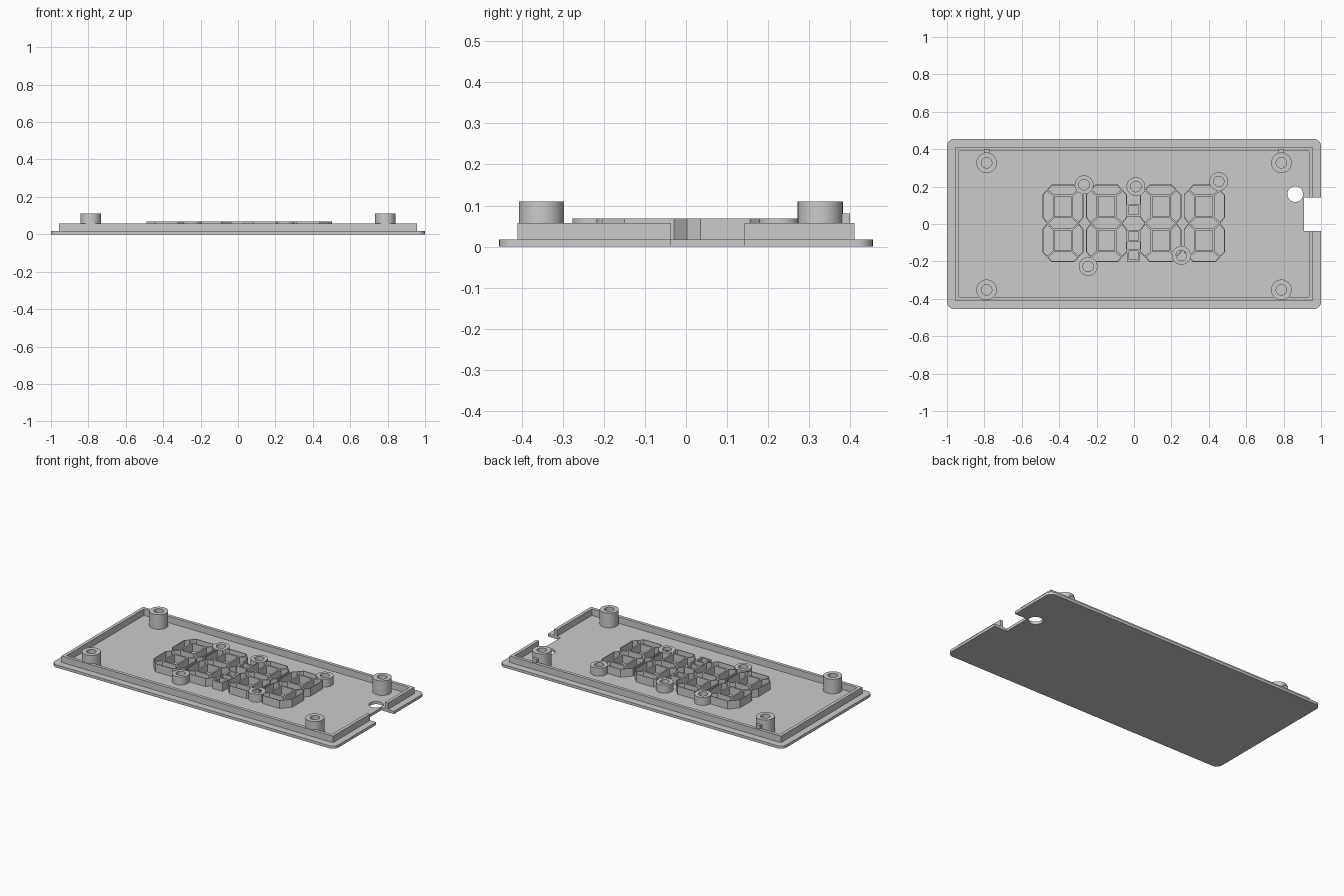
import bpy, bmesh
from math import cos, sin, pi, radians

cube = bpy.data.objects.get("Cube")
if cube:
    bpy.data.objects.remove(cube)

grey = bpy.data.materials.new("light grey plastic")
grey.use_nodes = True
grey.diffuse_color = (0.6, 0.6, 0.6, 1)
grey.node_tree.nodes["Principled BSDF"].inputs["Base Color"].default_value = (0.6, 0.6, 0.6, 1)

FLOOR = 0.017
GUIDE_TOP = 0.068
NOTCH_X, NOTCH_LOW, NOTCH_HIGH = 0.91, -0.037, 0.143


def finish(name, bm):
    bmesh.ops.recalc_face_normals(bm, faces=bm.faces)
    mesh = bpy.data.meshes.new(name)
    bm.to_mesh(mesh)
    bm.free()
    mesh.materials.append(grey)
    obj = bpy.data.objects.new(name, mesh)
    bpy.context.collection.objects.link(obj)
    bpy.ops.object.select_all(action='DESELECT')
    obj.select_set(True)
    bpy.context.view_layer.objects.active = obj
    bpy.ops.object.shade_smooth_by_angle(angle=radians(30))
    return obj


def raise_faces(bm, height):
    geom = bmesh.ops.extrude_face_region(bm, geom=bm.faces[:], use_keep_orig=True)["geom"]
    verts = [v for v in geom if isinstance(v, bmesh.types.BMVert)]
    bmesh.ops.translate(bm, verts=verts, vec=(0, 0, height))


def slab(name, loops, z0, z1):
    """Extrude an outline, with any further loops as holes."""
    bm = bmesh.new()
    edges = []
    for loop in loops:
        vs = [bm.verts.new((x, y, z0)) for x, y in loop]
        edges += [bm.edges.new((a, b)) for a, b in zip(vs, vs[1:] + vs[:1])]
    bmesh.ops.triangle_fill(bm, edges=edges, use_beauty=True, normal=(0, 0, 1))
    raise_faces(bm, z1 - z0)
    return finish(name, bm)


def arc(cx, cy, r, start=0.0, sweep=2 * pi, n=32, closed=True):
    steps = n if closed else n + 1
    return [(cx + r * cos(start + sweep * i / n), cy + r * sin(start + sweep * i / n))
            for i in range(steps)]


def rect(x0, x1, y0, y1):
    return [(x0, y0), (x1, y0), (x1, y1), (x0, y1)]


def tube(name, x, y, r, bore, top):
    slab(name, [arc(x, y, r), arc(x, y, bore)], FLOOR, top)


def cell_walls(name, cells, cx, cy, wall):
    """Thin upright walls around a set of joined cells."""
    bm = bmesh.new()
    for cell in cells:
        bm.faces.new([bm.verts.new((cx + x, cy + y, FLOOR)) for x, y in cell])
    bmesh.ops.remove_doubles(bm, verts=bm.verts, dist=0.0005)
    bmesh.ops.recalc_face_normals(bm, faces=bm.faces)
    inner = bm.faces[:]
    bmesh.ops.inset_individual(bm, faces=inner, thickness=wall, use_even_offset=True)
    bmesh.ops.delete(bm, geom=inner, context='FACES')
    raise_faces(bm, GUIDE_TOP - FLOOR)
    finish(name, bm)


# Face plate with rounded corners, side notch and round hole
R, PX, PY = 0.04, 1 - 0.04, 0.455 - 0.04
outline = [(1, NOTCH_HIGH)]
for i, (sx, sy) in enumerate([(1, 1), (-1, 1), (-1, -1), (1, -1)]):
    outline += arc(sx * PX, sy * PY, R, i * pi / 2, pi / 2, 8, False)
outline += [(1, NOTCH_LOW), (NOTCH_X, NOTCH_LOW), (NOTCH_X, NOTCH_HIGH)]
slab("face_plate", [outline, arc(0.862, 0.16, 0.042)], 0, FLOOR)

# Raised lip, open at the notch
OX, OY, T = 0.957, 0.41, 0.021
IX, IY = OX - T, OY - T
lip = [(OX, NOTCH_HIGH), (OX, OY), (-OX, OY), (-OX, -OY), (OX, -OY), (OX, NOTCH_LOW),
       (IX, NOTCH_LOW), (IX, -IY), (-IX, -IY), (-IX, IY), (IX, IY), (IX, NOTCH_HIGH)]
slab("raised_lip", [lip], FLOOR, 0.058)

# Corner screw posts, the rear pair tied to the lip
for side, s in (("left", 1), ("right", -1)):
    x = s * 0.788
    tube(f"front_{side}_post", x, -0.352, 0.055, 0.028, 0.11)
    tube(f"rear_{side}_post", x, 0.327, 0.055, 0.028, 0.11)
    slab(f"rear_{side}_post_rib", [rect(x - 0.015, x + 0.015, 0.378, 0.4)], FLOOR, 0.08)

# Short screw posts around the display
for i, (x, y) in enumerate([(-0.267, 0.21), (0.01, 0.2), (0.453, 0.227),
                            (0.253, -0.168), (-0.245, -0.227)]):
    tube(f"display_post_{i + 1}", x, y, 0.05, 0.028, GUIDE_TOP)

# Seven-segment light guides: one quarter's points, mirrored into cells
W, WT, WB = 0.049, 0.149, 0.033
TOP, SIDE = 0.207, 0.11
PINCH = (0.085, 0)


def flip(cell, sx, sy):
    return [(x * sx, y * sy) for x, y in cell]


corner = (0.085, 0.18)
top_cell = [(-W, WT), (W, WT), corner, (0.06, TOP), (-0.06, TOP), (-corner[0], corner[1])]
side_cell = [(W, WB), PINCH, (SIDE, 0.032), (SIDE, 0.153), corner, (W, WT)]
middle_cell = [(W, WB), PINCH, (W, -WB), (-W, -WB), (-PINCH[0], 0), (-W, WB)]
window = rect(-W, W, WB, WT)
cells = [middle_cell]
for sy in (1, -1):
    cells += [flip(top_cell, 1, sy), flip(window, 1, sy)]
    cells += [flip(side_cell, sx, sy) for sx in (1, -1)]
for i, x in enumerate([-0.38, -0.147, 0.143, 0.376]):
    cell_walls(f"digit_guide_{i + 1}", cells, x, 0.003, 0.005)

# Square light guides between the digit pairs
for i, y in enumerate([0.073, -0.064, -0.168]):
    cell_walls(f"dot_guide_{i + 1}", [rect(-0.035, 0.035, -0.033, 0.033)], -0.003, y, 0.01)
